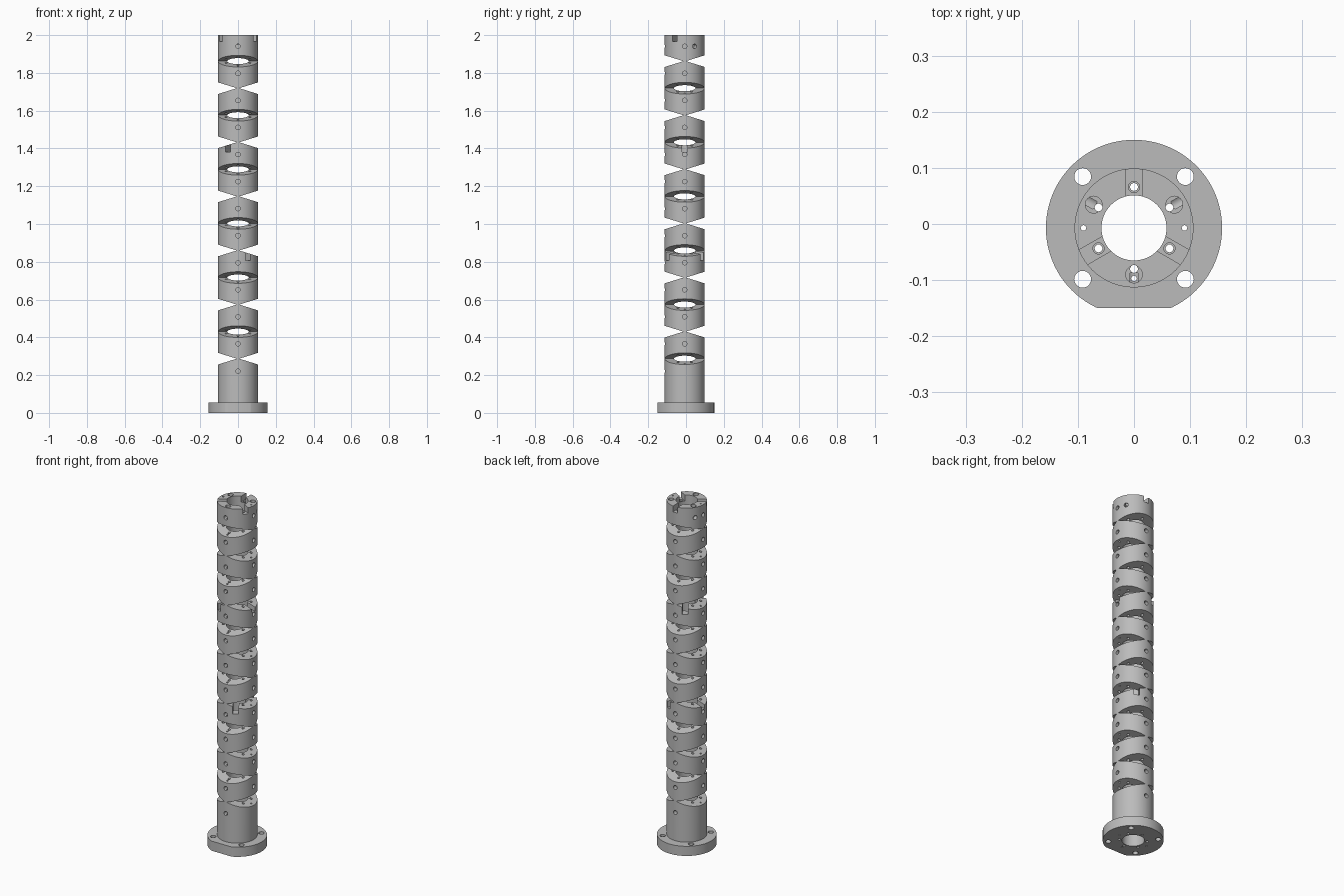
import bpy, bmesh
from math import cos, sin, radians, pi
from mathutils import Matrix, Vector

if "Cube" in bpy.data.objects:
    bpy.data.objects.remove(bpy.data.objects["Cube"])

CY = -0.007          # tube axis offset in y
R, BORE = 0.106, 0.058
FIRST, STEP, GAPS = 0.287, 0.1432, 12
SLOPE, NECK = 0.31, 0.002

steel = bpy.data.materials.new("steel grey")
steel.use_nodes = True
GREY = (0.5, 0.5, 0.5, 1)
steel.diffuse_color = GREY
steel.node_tree.nodes["Principled BSDF"].inputs["Base Color"].default_value = GREY


def make_object(name, bm):
    bmesh.ops.recalc_face_normals(bm, faces=bm.faces)
    mesh = bpy.data.meshes.new(name)
    bm.to_mesh(mesh)
    bm.free()
    obj = bpy.data.objects.new(name, mesh)
    bpy.context.collection.objects.link(obj)
    return obj


def post(bm, x, y, z0, z1, r, sides=24):
    """Upright cylinder, placed relative to the tube axis."""
    bmesh.ops.create_cone(bm, cap_ends=True, segments=sides, radius1=r, radius2=r,
                          depth=z1 - z0, matrix=Matrix.Translation((x, y + CY, (z0 + z1) / 2)))


def polar(angle, r):
    return r * cos(radians(angle)), r * sin(radians(angle))


def radial_hole(bm, angle, z, r=0.012):
    """Blind hole drilled into the outer wall."""
    x, y = polar(angle, 0.1)
    turn = Matrix.Rotation(radians(angle), 4, "Z") @ Matrix.Rotation(pi / 2, 4, "Y")
    bmesh.ops.create_cone(bm, cap_ends=True, segments=20, radius1=r, radius2=r, depth=0.04,
                          matrix=Matrix.Translation((x, y + CY, z)) @ turn)


def slot(bm, angle, z0, z1):
    """Radial keyway through the tube wall."""
    x, y = polar(angle, 0.085)
    bmesh.ops.create_cube(bm, size=1, matrix=Matrix.Translation((x, y + CY, (z0 + z1) / 2))
                          @ Matrix.Rotation(radians(angle), 4, "Z")
                          @ Matrix.Diagonal((0.07, 0.03, z1 - z0, 1)))


def cut(bm, point, normal):
    """Keep the side behind the plane and close the opening."""
    geom = bm.verts[:] + bm.edges[:] + bm.faces[:]
    res = bmesh.ops.bisect_plane(bm, geom=geom, plane_co=point, plane_no=normal, clear_outer=True)
    edges = [e for e in res["geom_cut"] if isinstance(e, bmesh.types.BMEdge)]
    bmesh.ops.contextual_create(bm, geom=edges)


def bevel_end(bm, gap, up):
    """Slope both halves of one end away from the hinge ridge."""
    z = FIRST + gap * STEP + up * NECK
    for side in (-1, 1):
        across = Vector((side, 0, 0)) if gap % 2 == 0 else Vector((0, side, 0))
        cut(bm, Vector((0, CY, z)), across * SLOPE + Vector((0, 0, up)))


def carve(obj, cutters):
    """Subtract the cutters, bake the result and finish the surface."""
    helpers = []
    for bm in cutters:
        if not bm.verts:
            bm.free()
            continue
        tool = make_object("cutter", bm)
        tool.hide_render = True
        helpers.append(tool)
        mod = obj.modifiers.new("cut", "BOOLEAN")
        mod.operation, mod.solver, mod.object = "DIFFERENCE", "EXACT", tool
    bpy.context.view_layer.update()
    graph = bpy.context.evaluated_depsgraph_get()
    mesh = bpy.data.meshes.new_from_object(obj.evaluated_get(graph))
    obj.modifiers.clear()
    obj.data = mesh
    for tool in helpers:
        bpy.data.objects.remove(tool)
    mesh.materials.clear()
    mesh.materials.append(steel)
    bpy.ops.object.select_all(action="DESELECT")
    obj.select_set(True)
    bpy.context.view_layer.objects.active = obj
    bpy.ops.object.shade_smooth_by_angle(angle=radians(30))


def bore_cutter(z0, z1):
    """Central bore, tendon holes and fine wire holes."""
    bm = bmesh.new()
    post(bm, 0, 0, z0, z1, BORE, 64)
    for angle in range(30, 390, 60):
        post(bm, *polar(angle, 0.073), z0, z1, 0.007, 16)
    for angle in (0, 180, 270):
        post(bm, *polar(angle, 0.09), z0, z1, 0.005, 12)
    return bm


# Flange: disc with a front flat and four bolt holes
bm = bmesh.new()
post(bm, 0, 0, 0, 0.056, 0.157, 96)
cut(bm, Vector((0, -0.15, 0)), Vector((0, -1, 0)))
flange = make_object("base_flange", bm)
bolts = bmesh.new()
for sx in (-1, 1):
    for sy in (-1, 1):
        post(bolts, 0.0915 * sx, 0.0915 * sy, -0.1, 0.2, 0.015)
carve(flange, [bore_cutter(-0.1, 0.2), bolts])

# Tube segments: hinged end to end, ridges alternating between x and y
SLOTS = {4: (60, 180, 300), 8: (0, 120, 240)}
for i in range(GAPS + 1):
    first, last = i == 0, i == GAPS
    z0 = 0.056 if first else FIRST + (i - 1) * STEP - 0.05
    z1 = 2.0 if last else FIRST + i * STEP + 0.05
    bm = bmesh.new()
    post(bm, 0, 0, z0, z1, R, 96)
    if not first:
        bevel_end(bm, i - 1, -1)
    if not last:
        bevel_end(bm, i, 1)
    name = "base_tube" if first else "top_segment" if last else f"segment_{i}"
    body = make_object(name, bm)

    # Set-screw holes round the wall
    pins = bmesh.new()
    pin_z = 0.22 if first else FIRST + (i - 0.5) * STEP + 0.007
    angles = (90, 270) if first else (0, 30, 150, 180, 270) if last else (0, 90, 180, 270)
    for angle in angles:
        radial_hole(pins, angle, pin_z)

    # Keyways with countersunk tendon holes, and top pockets
    keys, sinks = bmesh.new(), bmesh.new()
    if last or i in SLOTS:
        floor = 1.966 if last else FIRST + i * STEP - 0.052
        top = 2.1 if last else FIRST + i * STEP + 0.02
        for angle in (90, 210, 330) if last else SLOTS[i]:
            slot(keys, angle, floor, top)
            if last:
                post(sinks, *polar(angle, 0.073), floor - 0.008, top, 0.01)
    if last:
        for angle in (30, 150, 270):
            post(sinks, *polar(angle, 0.083), 1.95, 2.1, 0.015)
    carve(body, [bore_cutter(z0 - 0.1, z1 + 0.1), pins, keys, sinks])
